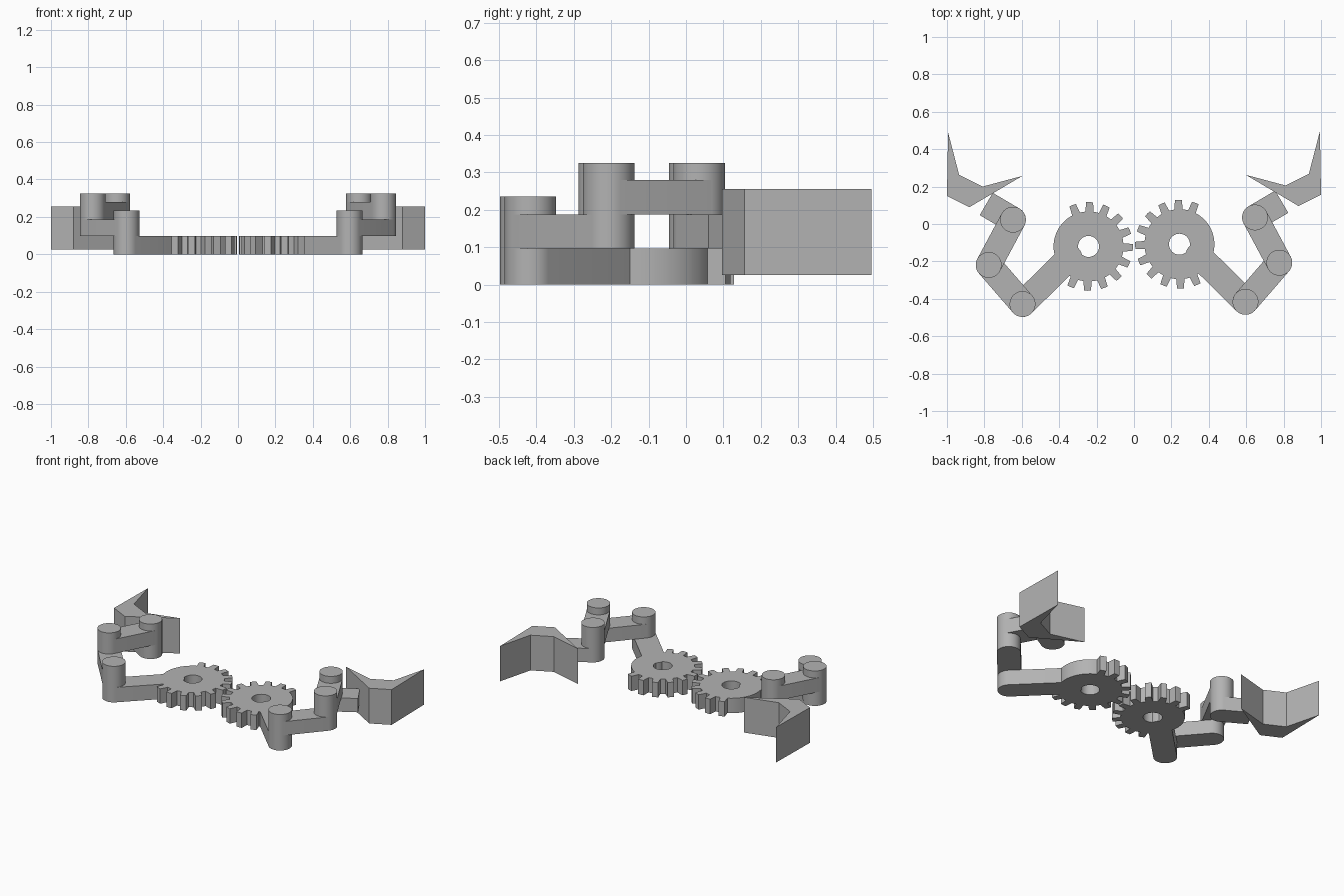
import bpy, bmesh, math
from mathutils import Vector

cube = bpy.data.objects.get("Cube")
if cube:
    bpy.data.objects.remove(cube, do_unlink=True)

grey = bpy.data.materials.new("plain grey")
grey.use_nodes = True
COLOUR = (0.45, 0.45, 0.45, 1)
grey.diffuse_color = COLOUR
grey.node_tree.nodes["Principled BSDF"].inputs["Base Color"].default_value = COLOUR

R = 0.069                          # pin radius and link half width
LOW, MID, HIGH = (0, 0.097), (0.097, 0.187), (0.187, 0.28)


def finish(name, bm, smooth=True):
    bmesh.ops.recalc_face_normals(bm, faces=bm.faces[:])
    mesh = bpy.data.meshes.new(name)
    bm.to_mesh(mesh)
    bm.free()
    mesh.materials.append(grey)
    obj = bpy.data.objects.new(name, mesh)
    bpy.context.collection.objects.link(obj)
    if smooth:
        bpy.ops.object.select_all(action='DESELECT')
        obj.select_set(True)
        bpy.context.view_layer.objects.active = obj
        bpy.ops.object.shade_smooth_by_angle(angle=math.radians(25))
    return obj


def prism(name, points, z0, z1, smooth=True):
    """Extrude a flat outline from z0 to z1."""
    bm = bmesh.new()
    face = bm.faces.new([bm.verts.new((x, y, z0)) for x, y in points])
    top = bmesh.ops.extrude_face_region(bm, geom=[face])["geom"]
    verts = [g for g in top if isinstance(g, bmesh.types.BMVert)]
    bmesh.ops.translate(bm, verts=verts, vec=(0, 0, z1 - z0))
    return finish(name, bm, smooth)


def arc(c, start, sweep, n):
    return [(c[0] + R * math.cos(start + sweep * i / n),
             c[1] + R * math.sin(start + sweep * i / n)) for i in range(n + 1)]


def pin(name, c, z0, z1):
    prism(name, arc(c, 0, math.tau, 48)[:-1], z0, z1)


def link(name, a, b, z):
    """Bar with round ends between two pins."""
    d = Vector(b) - Vector(a)
    t = math.atan2(d.y, d.x)
    prism(name, arc(a, t + math.pi / 2, math.pi, 24) + arc(b, t - math.pi / 2, math.pi, 24), *z)


def gear(name, c, side):
    """Pierced disc with teeth on the inner side only."""
    root, tip, hole = 0.187, 0.237, 0.056
    step = math.tau / 16
    loop = []
    for k in range(-8, 8):
        toothed = -5 <= k <= 5
        for f, r in ((-0.5, root), (-0.3, root), (-0.2, tip), (0, tip), (0.2, tip), (0.3, root)):
            loop.append((step * (k + f) - 0.025, r if toothed else root))
    bm = bmesh.new()
    rings = []
    for z, inner in ((LOW[0], False), (LOW[1], False), (LOW[1], True), (LOW[0], True)):
        rings.append([bm.verts.new((c[0] - side * (hole if inner else r) * math.cos(a),
                                    c[1] + (hole if inner else r) * math.sin(a), z))
                      for a, r in loop])
    for i in range(4):
        p, q = rings[i], rings[(i + 1) % 4]
        for j in range(len(loop)):
            n = (j + 1) % len(loop)
            bm.faces.new((p[j], p[n], q[n], q[j]))
    finish(name, bm)


# Both arms share one layout; the left one sits slightly further back
for label, side, shift in (("right", -1, 0), ("left", 1, 0.012)):
    def at(x, y, s=shift):
        return (side * x, y + s)

    elbow, knuckle, wrist = at(0.596, -0.428), at(0.777, -0.219), at(0.647, 0.023)

    gear(label + "_gear", at(0.243, -0.12), side)
    link(label + "_gear_arm", elbow, at(0.345, -0.18), LOW)
    pin(label + "_elbow_pin", elbow, 0, 0.235)
    link(label + "_lower_link", elbow, knuckle, MID)
    pin(label + "_knuckle_pin", knuckle, MID[0], 0.325)
    link(label + "_upper_link", knuckle, wrist, HIGH)
    pin(label + "_wrist_pin", wrist, MID[0], 0.325)

    # Square ended bar from the wrist into the claw
    w, e = Vector(wrist), Vector(at(0.79, 0.107))
    n = (e - w).normalized().orthogonal() * R
    prism(label + "_claw_arm", [w + n, e + n, e - n, w - n], *MID, smooth=False)

    # Two pointed claw
    claw = [(0.994, 0.49), (0.935, 0.263), (0.81, 0.2), (0.597, 0.257), (0.88, 0.09), (1, 0.15)]
    prism(label + "_claw", [at(x, y, shift / 2) for x, y in claw], 0.025, 0.255, smooth=False)
